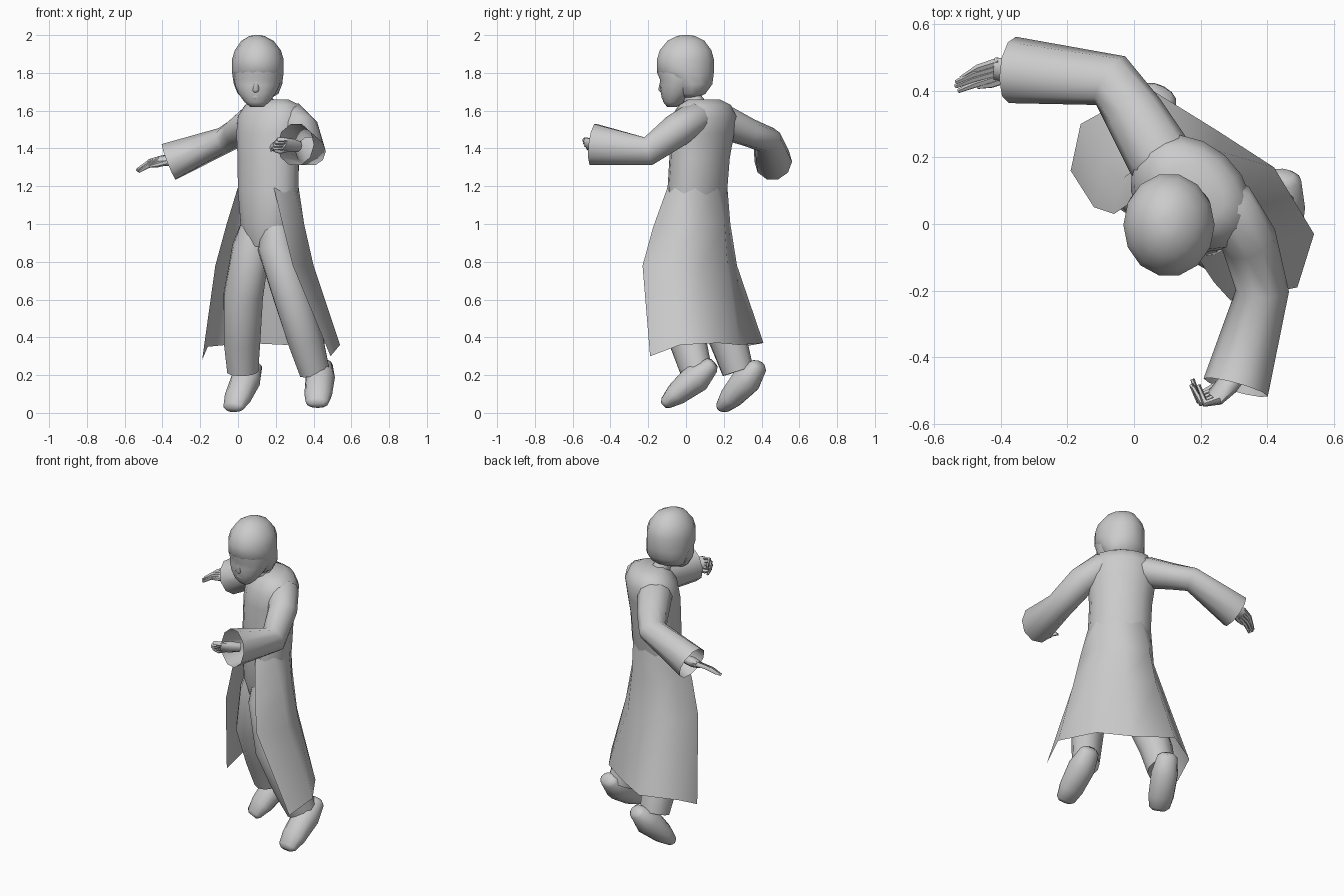
import bpy, bmesh
from math import sin, cos, pi, radians
from mathutils import Vector as V

X, Z = V((1, 0, 0)), V((0, 0, 1))
FRONT = V((0, -1, 0))
SIDE = V((0.75, -0.66, 0))      # body is turned: shoulder axis
FACING = V((-0.66, -0.75, 0))   # and chest direction


def loft(name, rings, closed=True, cap0=True, cap1=True, angle=58):
    """Skin a list of point rings into one mesh object."""
    bm = bmesh.new()
    vs = [[bm.verts.new(p) for p in r] for r in rings]
    n = len(rings[0])
    for a, b in zip(vs, vs[1:]):
        for i in range(n if closed else n - 1):
            j = (i + 1) % n
            bm.faces.new((a[i], a[j], b[j], b[i]))
    if closed and cap0:
        bm.faces.new(vs[0][::-1])
    if closed and cap1:
        bm.faces.new(vs[-1])
    bmesh.ops.recalc_face_normals(bm, faces=bm.faces[:])
    me = bpy.data.meshes.new(name)
    bm.to_mesh(me)
    bm.free()
    ob = bpy.data.objects.new(name, me)
    bpy.context.collection.objects.link(ob)
    bpy.ops.object.select_all(action='DESELECT')
    ob.select_set(True)
    bpy.context.view_layer.objects.active = ob
    bpy.ops.object.shade_smooth_by_angle(angle=radians(angle))
    return ob


def ring(c, a, b, n):
    return [V(c) + a * cos(2 * pi * i / n) + b * sin(2 * pi * i / n) for i in range(n)]


def tube(name, path, n=8, up=Z, **kw):
    """Path of (x, y, z, half width, half height) swept with oval sections."""
    pts = [V(p[:3]) for p in path]
    rings = []
    for i, p in enumerate(path):
        t = V((0, 0, 0))
        if i > 0:
            t += (pts[i] - pts[i - 1]).normalized()
        if i < len(path) - 1:
            t += (pts[i + 1] - pts[i]).normalized()
        t.normalize()
        s = t.cross(up).normalized()
        rings.append(ring(pts[i], s * p[3], s.cross(t) * p[4], n))
    return loft(name, rings, **kw)


def stack(name, rows, a, b, n=14, **kw):
    """Horizontal oval rings: rows of (z, x, y, half width, half depth)."""
    return loft(name, [ring((x, y, z), a * w, b * d, n) for z, x, y, w, d in rows], **kw)


def hand(name, wrist, knuckle, mid, tip, side, thumb_side):
    """Palm, four fingers fanned along side, and a thumb."""
    wrist, knuckle, mid, tip, side = map(V, (wrist, knuckle, mid, tip, side))
    side.normalize()
    up = side.cross(knuckle - wrist).normalized()
    palm = wrist.lerp(knuckle, 0.5)
    tube(name + "_palm", [(*wrist, .03, .026), (*palm, .04, .03),
                          (*knuckle, .038, .02)], up=up)
    for k in range(4):
        o = side * (k - 1.5) * 0.018
        back = (palm - knuckle) * 0.12 * abs(k - 1.5)
        tube(f"{name}_finger_{k}", [(*(knuckle.lerp(palm, .2) + o), .013, .015),
                                    (*(mid + o + back), .012, .013),
                                    (*(tip + o * .8 + back * 2), .007, .007)], n=6, up=up)
    th = side * thumb_side
    tube(name + "_thumb", [(*(palm + th * .022), .016, .016),
                           (*(knuckle + th * .05), .014, .014),
                           (*(mid + th * .045 + (knuckle - mid) * .3), .007, .007)], n=6, up=up)


# Coat body and pelvis, chest turned toward the front left
stack("torso", [(.88, .14, .04, .11, .07), (1.0, .145, .04, .15, .11),
                (1.18, .16, .06, .18, .14), (1.35, .16, .072, .18, .143),
                (1.48, .165, .085, .195, .15), (1.57, .175, .095, .20, .148),
                (1.63, .18, .10, .165, .115), (1.66, .18, .095, .10, .07)],
      SIDE, FACING, n=16)

# Open coat skirt, from left front edge round the back to right front edge
waist = []
for k in range(7):
    a = radians(-45 - 45 * k)
    waist.append(V((.16, .06, 1.19)) + SIDE * .181 * sin(a) + FACING * .141 * cos(a))
skirt = [
    waist,
    [(-.06, .03, 1.0), (-.03, .14, 1.0), (.08, .235, 1.0), (.235, .205, 1.0),
     (.325, .07, 1.0), (.35, -.06, 1.0), (.24, -.175, .98)],
    [(-.12, .05, .78), (-.09, .18, .78), (.06, .27, .78), (.25, .22, .78),
     (.355, .09, .78), (.40, -.07, .78), (.29, -.23, .78)],
    [(-.19, .16, .28), (-.16, .30, .35), (.04, .41, .37), (.25, .28, .36),
     (.42, .17, .37), (.54, -.03, .36), (.49, -.19, .30)],
]
loft("coat_skirt", skirt, closed=False, angle=60)

# Sleeves, open at the cuff
tube("left_sleeve", [(.20, .09, 1.57, .075, .06), (.285, .045, 1.56, .09, .085),
                     (.345, -.05, 1.495, .085, .09), (.385, -.2, 1.385, .08, .08),
                     (.305, -.49, 1.42, .10, .115)], n=10, cap1=False)
tube("right_sleeve", [(.15, .13, 1.56, .08, .06), (.07, .21, 1.535, .10, .09),
                      (.0, .33, 1.485, .09, .075), (-.07, .43, 1.445, .085, .07),
                      (-.365, .462, 1.33, .10, .105)], n=10, cap1=False)

# Hands
hand("left_hand", (.32, -.44, 1.41), (.24, -.525, 1.425), (.195, -.535, 1.425),
     (.17, -.49, 1.41), (.3, -.3, .6), -1)
hand("right_hand", (-.32, .455, 1.34), (-.42, .465, 1.335), (-.48, .445, 1.32),
     (-.54, .42, 1.285), (.15, .8, .4), -1)

# Trouser legs
tube("right_leg", [(.085, .085, 1.0, .07, .07), (.07, .085, .88, .105, .095),
                   (.028, .12, .62, .108, .105), (.022, .225, .38, .095, .105),
                   (.025, .275, .22, .082, .088)], n=12, up=FACING)
tube("left_leg", [(.195, -.01, 1.0, .07, .07), (.20, -.02, .88, .10, .095),
                  (.285, -.06, .62, .098, .105), (.36, .01, .38, .088, .105),
                  (.405, .055, .22, .078, .088)], n=12, up=FACING)


# Pointed-down shoes
def shoe(name, heel, toe):
    heel, toe = V(heel), V(toe)
    prof = [(0, .035, .025), (.05, .058, .045), (.35, .078, .08), (.75, .074, .06),
            (.95, .06, .035), (1, .038, .02)]
    tube(name, [(*heel.lerp(toe, t), w, h) for t, w, h in prof], n=12, angle=70)


shoe("right_shoe", (.08, .395, .26), (-.03, .185, .018))
shoe("left_shoe", (.445, .15, .265), (.418, -.12, .042))

# Neck and face
tube("neck", [(.155, .07, 1.6, .06, .06), (.13, .035, 1.66, .05, .05),
              (.11, .0, 1.74, .05, .05)], up=FACING)
stack("face", [(1.62, .10, -.075, .035, .025), (1.645, .10, -.065, .065, .055),
               (1.69, .10, -.045, .098, .088), (1.735, .102, -.03, .118, .108),
               (1.765, .105, -.02, .124, .118), (1.80, .105, -.008, .13, .145),
               (1.86, .105, -.003, .13, .15)], X, FRONT, n=16)
stack("nose", [(1.775, .10, -.125, .01, .008), (1.71, .095, -.125, .02, .022),
               (1.692, .095, -.12, .014, .01)], X, FRONT, n=8)
stack("mouth", [(1.68, .096, -.118, .018, .012), (1.67, .096, -.112, .028, .018),
                (1.655, .097, -.108, .018, .014)], X, FRONT, n=8)

# Hair cap, lower at the nape
stack("hair", [(1.67, .106, .02, .075, .045), (1.69, .106, .03, .108, .075),
               (1.74, .106, .032, .128, .11), (1.79, .105, .005, .135, .145),
               (1.81, .105, -.003, .137, .155), (1.87, .105, -.003, .137, .155),
               (1.92, .105, -.002, .122, .14), (1.97, .103, 0, .085, .10),
               (1.995, .10, 0, .04, .05), (2.0, .10, 0, .015, .02)], X, FRONT)
